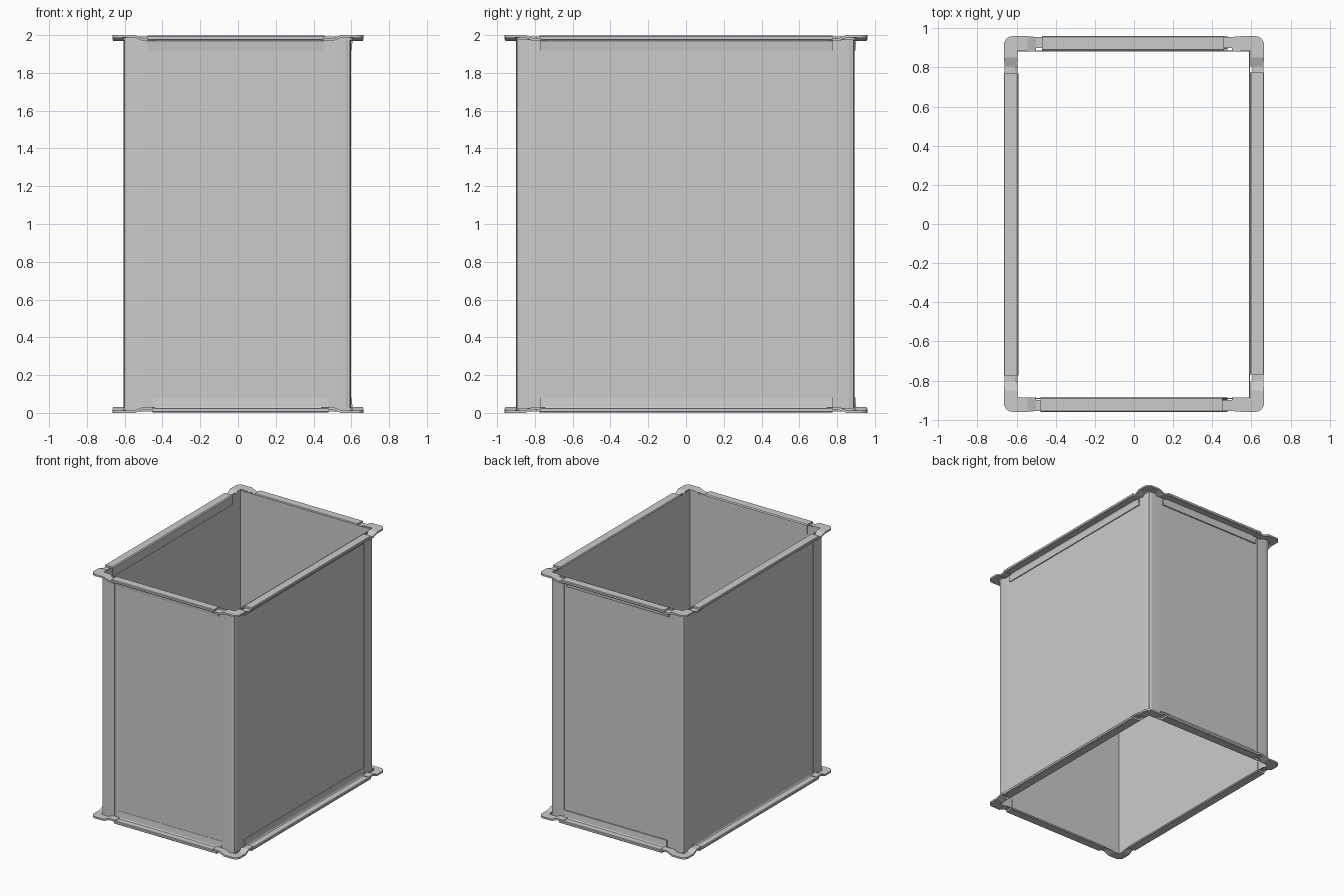
import bpy, bmesh, math
from mathutils import Matrix, Vector

if "Cube" in bpy.data.objects:
    bpy.data.objects.remove(bpy.data.objects["Cube"])

HX, HY, H = 0.597, 0.890, 2.0      # wall half sizes and height
SHIFT = Vector((-0.004, -0.004, 0))


def make(name, verts, faces, thick=0.0, offset=-1.0, smooth=False):
    me = bpy.data.meshes.new(name)
    bm = bmesh.new()
    vs = [bm.verts.new(v) for v in verts]
    for f in faces:
        bm.faces.new([vs[i] for i in f])
    bmesh.ops.remove_doubles(bm, verts=bm.verts, dist=1e-5)
    bmesh.ops.dissolve_degenerate(bm, edges=bm.edges, dist=1e-5)
    bmesh.ops.recalc_face_normals(bm, faces=bm.faces)
    bm.to_mesh(me)
    bm.free()
    ob = bpy.data.objects.new(name, me)
    bpy.context.collection.objects.link(ob)
    if thick:
        m = ob.modifiers.new("thickness", 'SOLIDIFY')
        m.thickness, m.offset = thick, offset
    if smooth:
        bpy.ops.object.select_all(action='DESELECT')
        ob.select_set(True)
        bpy.context.view_layer.objects.active = ob
        bpy.ops.object.shade_smooth_by_angle(angle=math.radians(40))
    return ob


def strip_faces(n, closed=False):
    """Quads between consecutive point pairs (2i, 2i+1)."""
    return [(2*i, 2*i+1, 2*((i+1) % n)+1, 2*((i+1) % n))
            for i in range(n if closed else n-1)]


def arc(cx, cy, r, steps=8):
    """Quarter arc from +y round to +x."""
    return [(cx + r*math.sin(a), cy + r*math.cos(a))
            for a in [math.pi/2*i/steps for i in range(steps+1)]]


# Open rectangular duct wall
ring = [(HX, HY), (-HX, HY), (-HX, -HY), (HX, -HY)]
make("duct_wall", [Vector((x, y, z)) + SHIFT for x, y in ring for z in (0.008, H-0.008)],
     strip_faces(4, True), 0.007)

# Rounded corner posts running the full height
PX, PY, ARM = HX+0.004, HY+0.005, 0.114
post = [(PX-ARM, HY-0.004), (PX-ARM, PY)] + arc(PX-0.03, PY-0.03, 0.03) \
    + [(PX, PY-ARM), (HX-0.004, PY-ARM)]
for sx in (1, -1):
    for sy in (1, -1):
        make("corner_post",
             [Vector((sx*x, sy*y, z)) + SHIFT for x, y in post for z in (0.012, H-0.012)],
             strip_faces(len(post)), smooth=True)

# Flange rail section: (outward, depth from the duct end)
RAIL = [(-0.004, 0.082), (0.007, 0.082), (0.012, 0.034), (0.018, 0.027), (0.066, 0.027),
        (0.071, 0.022), (0.071, 0.007), (0.067, 0.003), (0.004, 0.003), (-0.004, 0.010)]
n = len(RAIL)


def rail(name, angle, dist, a, b, top):
    rot = Matrix.Rotation(angle, 3, 'Z')
    verts = [rot @ Vector((dist+u, t, H-d if top else d)) for u, d in RAIL for t in (a, b)]
    caps = [tuple(range(0, 2*n, 2)), tuple(range(1, 2*n, 2))]
    make(name, verts, strip_faces(n, True) + caps)


for top in (True, False):
    end = "top" if top else "bottom"
    shift = -0.013 if top else 0.013
    for k, side in enumerate(("right", "back", "left", "front")):
        if k % 2 == 0:
            rail(f"{end}_{side}_rail", k*math.pi/2, HX-0.003, -0.77, 0.775, top)
        else:
            s = shift if side == "front" else -shift
            if side == "back":
                s = shift * -1 if not top else 0.006
            rail(f"{end}_{side}_rail", k*math.pi/2, HY-0.001, -0.465+s, 0.465+s, top)

# Flange corner plates: L shaped, rounded outside, arms stepping under the rails
FX, FY, R = 0.665, 0.960, 0.045
IX, IY = 0.596, 0.888
pairs = []
for x, d, inn in ((0.44, 0.018, 0.90), (0.50, 0.018, 0.90), (0.50, 0.018, IY), (0.545, 0.0, IY)):
    pairs.append(((x, inn, d), (x, FY-0.004 if d else FY, d)))
for x, y in arc(FX-R, FY-R, R):
    pairs.append(((IX, IY, 0), (x, y, 0)))
for y, d, inn in ((0.85, 0.0, IX), (0.805, 0.018, IX), (0.805, 0.018, 0.606), (0.745, 0.018, 0.606)):
    pairs.append(((inn, y, d), (FX-0.004 if d else FX, y, d)))
# Short upright legs of the corner plate against the duct wall
leg = [(0.50, HY+0.008), (HX+0.008, HY+0.008), (HX+0.008, 0.79)]

for top in (True, False):
    end = "top" if top else "bottom"
    for sx in (1, -1):
        for sy in (1, -1):
            def put(x, y, d):
                return (sx*x, sy*y, H-d if top else d)
            verts = [put(*p) for pair in pairs for p in pair]
            ob = make(f"{end}_corner_plate", verts, strip_faces(len(pairs)), 0.014, -1.0)
            # plate thickness grows inward from the duct end
            want = 1 if top else -1
            if sum(p.normal.z for p in ob.data.polygons) * want < 0:
                ob.data.flip_normals()
            make(f"{end}_corner_leg", [put(x, y, d) for x, y in leg for d in (0.008, 0.026)],
                 strip_faces(3))
